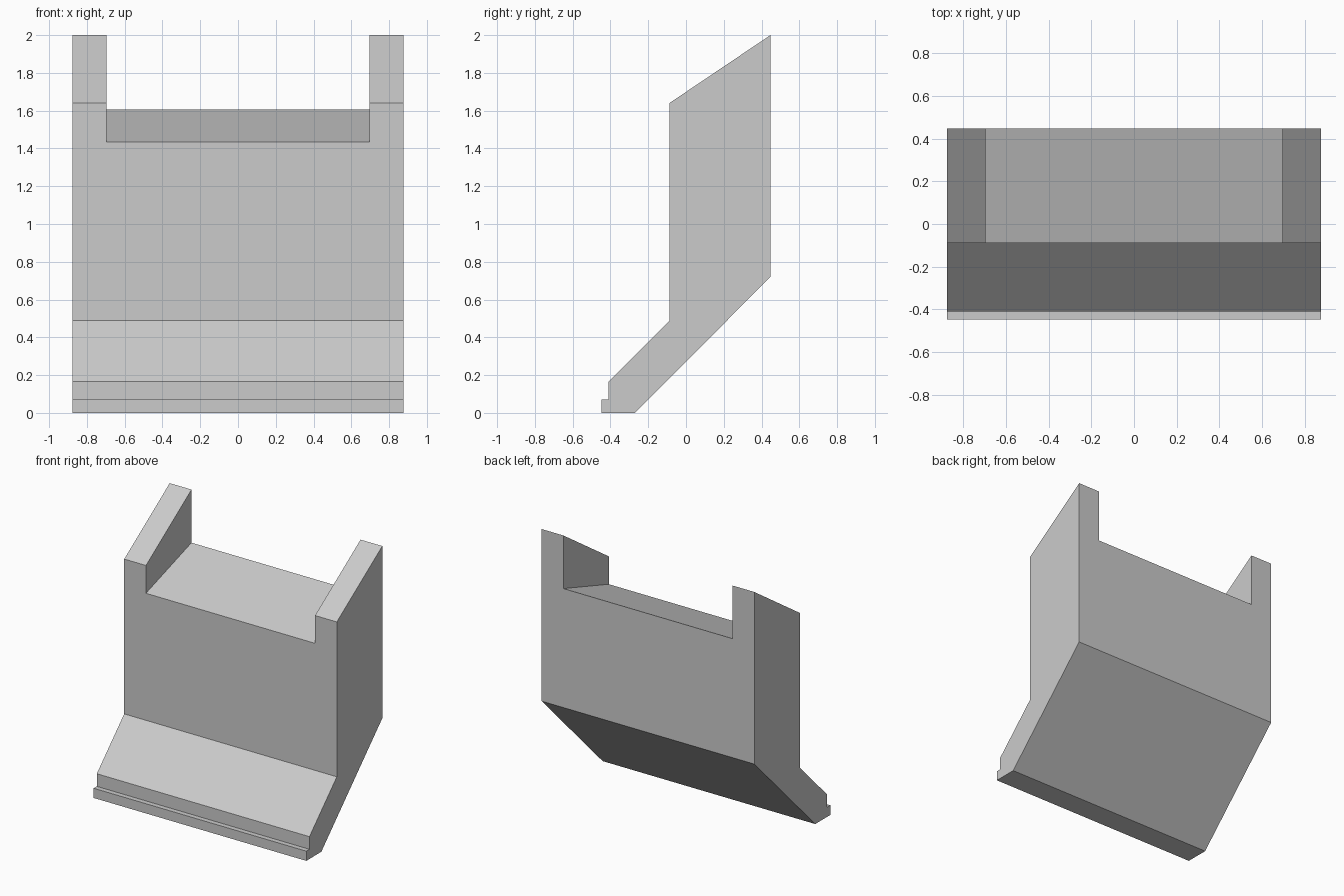
import bpy
import bmesh

cube = bpy.data.objects.get("Cube")
if cube:
    bpy.data.objects.remove(cube, do_unlink=True)

# One plain grey for the whole block
grey = bpy.data.materials.new("light grey")
grey.use_nodes = True
colour = (0.6, 0.6, 0.6, 1)
grey.diffuse_color = colour
grey.node_tree.nodes["Principled BSDF"].inputs["Base Color"].default_value = colour


def prism(name, profile, half_width):
    """Extrude a side profile of (y, z) points along x."""
    bm = bmesh.new()
    face = bm.faces.new([bm.verts.new((-half_width, y, z)) for y, z in profile])
    new = bmesh.ops.extrude_face_region(bm, geom=[face])["geom"]
    verts = [v for v in new if isinstance(v, bmesh.types.BMVert)]
    bmesh.ops.translate(bm, verts=verts, vec=(2 * half_width, 0, 0))
    bmesh.ops.recalc_face_normals(bm, faces=bm.faces)
    mesh = bpy.data.meshes.new(name)
    bm.to_mesh(mesh)
    bm.free()
    mesh.materials.append(grey)
    obj = bpy.data.objects.new(name, mesh)
    bpy.context.collection.objects.link(obj)
    return obj


# Body: stepped toe, sloping foot, upright wall and slanted top
front, back, wall, toe = -0.447, 0.447, -0.088, -0.41
body = prism("bracket_body", [
    (front, 0), (-0.27, 0), (back, 0.72), (back, 2), (wall, 1.64),
    (wall, 0.488), (toe, 0.166), (toe, 0.072), (front, 0.072)], 0.875)

# Notch between the two top posts, with a floor rising to the back
slope = (1.605 - 1.433) / (back - wall)
near, far = wall - 0.1, back + 0.1
notch = prism("notch_cutter", [
    (near, 1.433 - 0.1 * slope), (far, 1.605 + 0.1 * slope),
    (far, 2.2), (near, 2.2)], 0.696)
notch.hide_render = True

cut = body.modifiers.new("notch", "BOOLEAN")
cut.operation = "DIFFERENCE"
cut.solver = "EXACT"
cut.object = notch

# Keep the cut result and drop the cutter
bpy.context.view_layer.update()
result = body.evaluated_get(bpy.context.evaluated_depsgraph_get())
mesh = bpy.data.meshes.new_from_object(result)
body.modifiers.clear()
body.data = mesh
bpy.data.objects.remove(notch, do_unlink=True)
